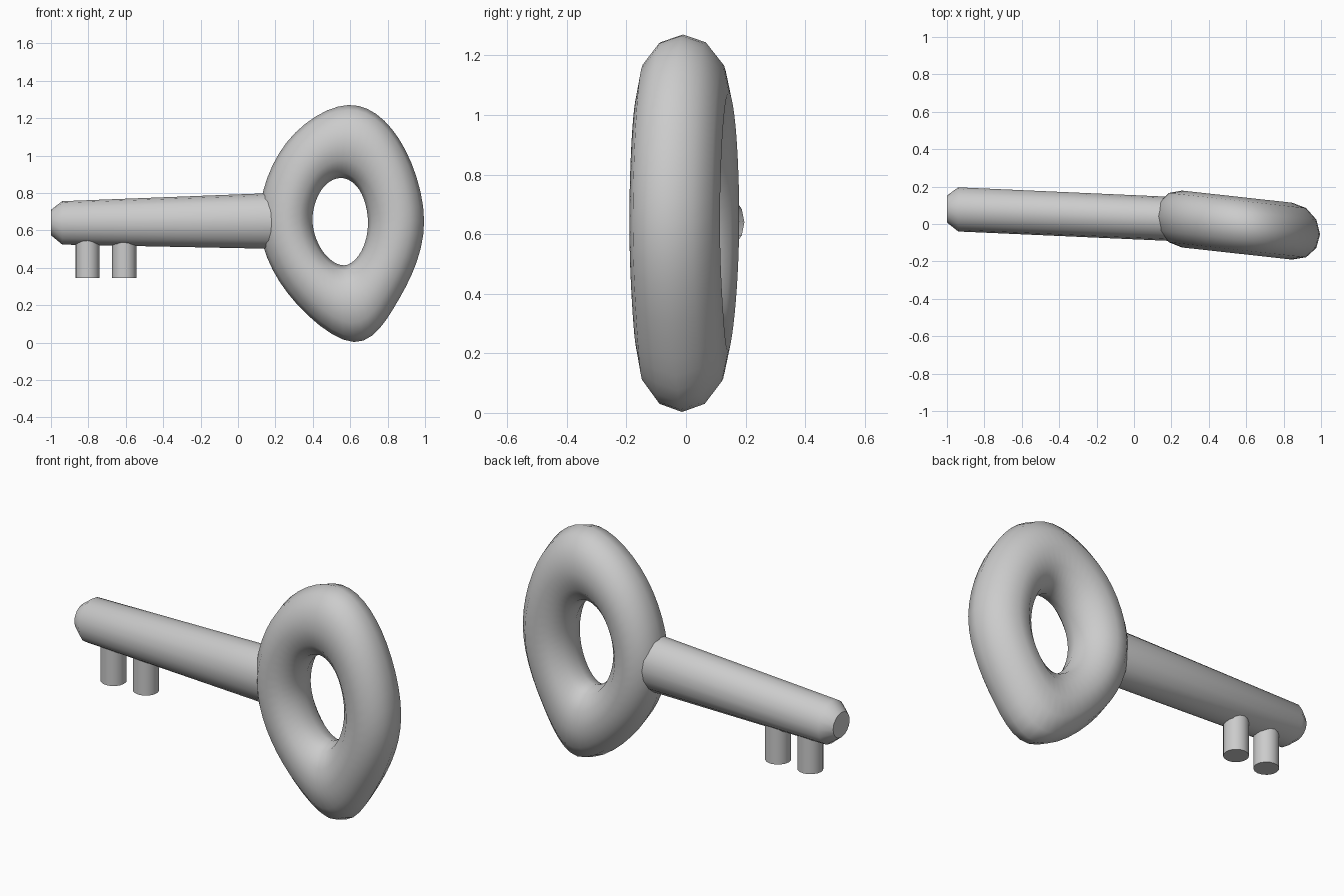
import bpy, bmesh, math
from mathutils import Vector
from mathutils.geometry import interpolate_bezier

if "Cube" in bpy.data.objects:
    bpy.data.objects.remove(bpy.data.objects["Cube"])


def mesh_object(name, bm, angle):
    bmesh.ops.recalc_face_normals(bm, faces=bm.faces)
    mesh = bpy.data.meshes.new(name)
    bm.to_mesh(mesh)
    bm.free()
    obj = bpy.data.objects.new(name, mesh)
    bpy.context.collection.objects.link(obj)
    bpy.ops.object.select_all(action='DESELECT')
    obj.select_set(True)
    bpy.context.view_layer.objects.active = obj
    bpy.ops.object.shade_smooth_by_angle(angle=math.radians(angle))
    return obj


def bridge(bm, rings, closed):
    """Join successive vertex rings with quads."""
    n = len(rings[0])
    for i in range(len(rings) if closed else len(rings) - 1):
        a, b = rings[i], rings[(i + 1) % len(rings)]
        for j in range(n):
            k = (j + 1) % n
            bm.faces.new((a[j], a[k], b[k], b[j]))
    if not closed:
        bm.faces.new(rings[0])
        bm.faces.new(rings[-1])


def smooth_loop(points, steps):
    """Closed smooth curve through the points."""
    p = [Vector((x, 0, z)) for x, z in points]
    n, out = len(p), []
    for i in range(n):
        a, b = p[i], p[(i + 1) % n]
        ta = (b - p[i - 1]) / 5.6
        tb = (p[(i + 2) % n] - a) / 5.6
        out += interpolate_bezier(a, a + ta, b - tb, b, steps + 1)[:-1]
    return out


# Egg-shaped bow: elliptical tube between an outer outline and the hole
outer = smooth_loop([(.995, .65), (.86, 1.09), (.59, 1.27), (.26, 1.07),
                     (.115, .66), (.265, .265), (.62, .003), (.865, .24)], 6)
hole = smooth_loop([(.695, .65), (.65, .815), (.55, .88), (.445, .815),
                    (.398, .65), (.455, .485), (.567, .413), (.66, .49)], 6)
bm = bmesh.new()
rings = []
for o, h in zip(outer, hole):
    mid, half = (o + h) / 2, (o - h) / 2
    ring = []
    for j in range(12):
        t = math.tau * j / 12
        v = mid + half * math.cos(t)
        v.y = 0.152 * math.sin(t) - 0.006 - 0.11 * (v.x - 0.553)
        ring.append(bm.verts.new(v))
    rings.append(ring)
bridge(bm, rings, True)
mesh_object("bow", bm, 60)

# Tapered shaft with a chamfered tip: x, y centre, z centre, y radius, z radius
bm = bmesh.new()
rings = []
for x, cy, cz, ry, rz in [(-1, .080, .642, .072, .068), (-.94, .078, .640, .118, .116),
                          (.25, .025, .651, .118, .151)]:
    rings.append([bm.verts.new((x, cy + ry * math.cos(math.tau * j / 16),
                                cz + rz * math.sin(math.tau * j / 16))) for j in range(16)])
bridge(bm, rings, False)
mesh_object("shaft", bm, 50)

# Two round teeth under the tip
for i, x in enumerate((-.805, -.608)):
    bm = bmesh.new()
    rings = [[bm.verts.new((x + .065 * math.cos(math.tau * j / 16),
                            .07 + .065 * math.sin(math.tau * j / 16), z))
              for j in range(16)] for z in (.345, .62)]
    bridge(bm, rings, False)
    mesh_object(f"tooth_{i + 1}", bm, 40)
